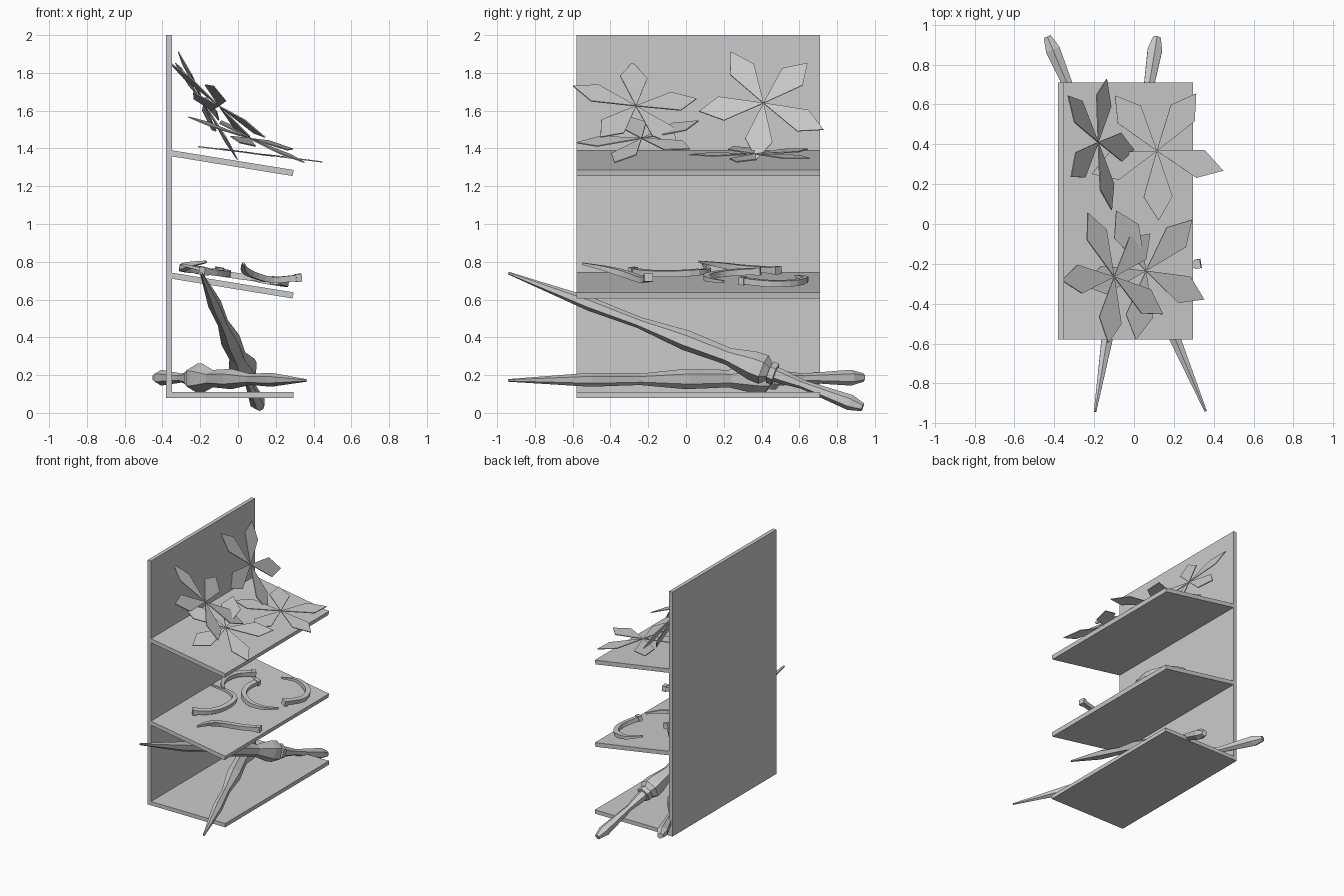
import bpy, bmesh, math
from mathutils import Vector, Matrix

if "Cube" in bpy.data.objects:
    bpy.data.objects.remove(bpy.data.objects["Cube"])


def finish(name, bm):
    bmesh.ops.recalc_face_normals(bm, faces=bm.faces)
    me = bpy.data.meshes.new(name)
    bm.to_mesh(me)
    bm.free()
    ob = bpy.data.objects.new(name, me)
    bpy.context.collection.objects.link(ob)
    return ob


def skin(bm, rings):
    """Bridge closed rings of points and cap both ends."""
    vs = [[bm.verts.new(p) for p in r] for r in rings]
    n = len(vs[0])
    for a, b in zip(vs, vs[1:]):
        for i in range(n):
            j = (i + 1) % n
            bm.faces.new((a[i], a[j], b[j], b[i]))
    bm.faces.new(vs[0])
    bm.faces.new(vs[-1])


def slab(name, xz, y0=-0.58, y1=0.71):
    """Extrude an x-z outline along y."""
    bm = bmesh.new()
    skin(bm, [[(x, y, z) for x, z in xz] for y in (y0, y1)])
    return finish(name, bm)


# Display rack: back panel, flat bottom board, two sloping shelves
slab("back_panel", [(-.38, .08), (-.35, .08), (-.35, 2), (-.38, 2)])
slab("bottom_board", [(-.35, .08), (.295, .08), (.295, .11), (-.35, .11)])
for name, z in (("middle_shelf", .742), ("top_shelf", 1.39)):
    slab(name, [(-.35, z - .032), (.289, z - .136), (.295, z - .104), (-.35, z)])


# Five-leaflet leaves, each leaflet a thin kite
def leaf(name, centre, u, v, r=.35, t=.003):
    c, u, v = Vector(centre), Vector(u).normalized(), Vector(v)
    v = (v - u * v.dot(u)).normalized()
    n = u.cross(v)
    bm = bmesh.new()
    for k in range(5):
        a = math.radians(72 * k)
        d = u * math.cos(a) + v * math.sin(a)
        s = n.cross(d)
        kite = [c + d * .004 - s * .002, c + d * .23 - s * .073, c + d * r,
                c + d * .23 + s * .073, c + d * .004 + s * .002]
        skin(bm, [[p - n * t for p in kite], [p + n * t for p in kite]])
    return finish(name, bm)


leaf("leaf_front_upper", (-.10, -.265, 1.625), (-.263, -.018, .231), (-.053, .3375, -.035))
leaf("leaf_back_upper", (-.18, .41, 1.64), (-.136, -.173, .272), (-.115, .302, .1345))
leaf("leaf_front_lower", (.06, -.235, 1.453), (.297, -.146, -.13), (.162, .346, -.019))
leaf("leaf_back_lower", (.115, .367, 1.37), (.958, -.287, -.12), (.287, .958, -.03))


# Curved bands with a small block at one end
def band(name, pts):
    """Last point carries the block; first point is the tapered end."""
    p = [Vector(q) for q in pts]
    p = [p[0] * 2 - p[1]] + p + [p[-1] * 2 - p[-2]]
    path = []
    for i in range(1, len(p) - 2):
        for k in range(3):
            t = k / 3
            a, b, c, d = p[i - 1:i + 3]
            path.append(.5 * (2 * b + (c - a) * t + (2 * a - 5 * b + 4 * c - d) * t * t
                              + (3 * b - a - 3 * c + d) * t ** 3))
    path.append(p[-2])
    up = Vector((.16, 0, 1)).normalized()
    rings, last = [], len(path) - 1
    for i, q in enumerate(path):
        d = (path[min(i + 1, last)] - path[max(i - 1, 0)]).normalized()
        s = d.cross(up).normalized()
        n = s.cross(d)
        f = min(1, .35 + 1.6 * i / last)
        w, h = .018 * f, .016 * f
        rings.append([q + s * w + n * h, q - s * w + n * h,
                      q - s * w - n * h, q + s * w - n * h])
    bm = bmesh.new()
    skin(bm, rings)
    frame = Matrix((d, s, n)).transposed().to_4x4()
    bmesh.ops.create_cube(bm, size=1, matrix=Matrix.Translation(path[-1]) @ frame
                          @ Matrix.Diagonal((.03, .046, .042, 1)))
    return finish(name, bm)


band("band_1", [(.03, -.55, .79), (.03, -.43, .765), (.07, -.32, .735),
                (.18, -.23, .705), (.32, -.2, .715)])
band("band_2", [(-.3, .09, .785), (-.17, .12, .755), (-.07, .06, .745),
                (-.06, -.08, .737), (-.1, -.2, .74), (-.18, -.28, .75)])
band("band_3", [(-.17, .07, .8), (-.24, .15, .787), (-.29, .27, .77),
                (-.28, .39, .76), (-.2, .48, .755)])
band("band_4", [(.21, .2, .695), (.13, .13, .705), (.03, .11, .72),
                (-.07, .17, .735), (-.11, .27, .745), (-.1, .38, .75)])
band("band_5", [(-.03, .58, .725), (.075, .635, .71), (.2, .58, .69),
                (.25, .45, .685), (.2, .3, .7)])


# Long spears: faceted handle, collar, bulge and wavy tapering blade
SPEAR = [(0, .022), (.035, .042), (.08, .036), (.17, .024), (.225, .038),
         (.245, .04), (.246, .058), (.262, .06), (.263, .048), (.28, .08),
         (.31, .078), (.38, .046), (.5, .054), (.63, .03), (.77, .037),
         (.9, .02), (1, .007)]


def spear(name, start, end):
    a, b = Vector(start), Vector(end)
    d = (b - a).normalized()
    s = d.cross(Vector((0, 0, 1))).normalized()
    n = s.cross(d)
    rings = [[a.lerp(b, t) + r * (s * math.cos(k * math.pi / 3 + math.pi / 6)
                                  + n * math.sin(k * math.pi / 3 + math.pi / 6))
              for k in range(6)] for t, r in SPEAR]
    bm = bmesh.new()
    skin(bm, rings)
    return finish(name, bm)


spear("spear_level", (-.435, .94, .187), (.36, -.94, .172))
spear("spear_leaning", (.115, .935, .03), (-.195, -.94, .74))
